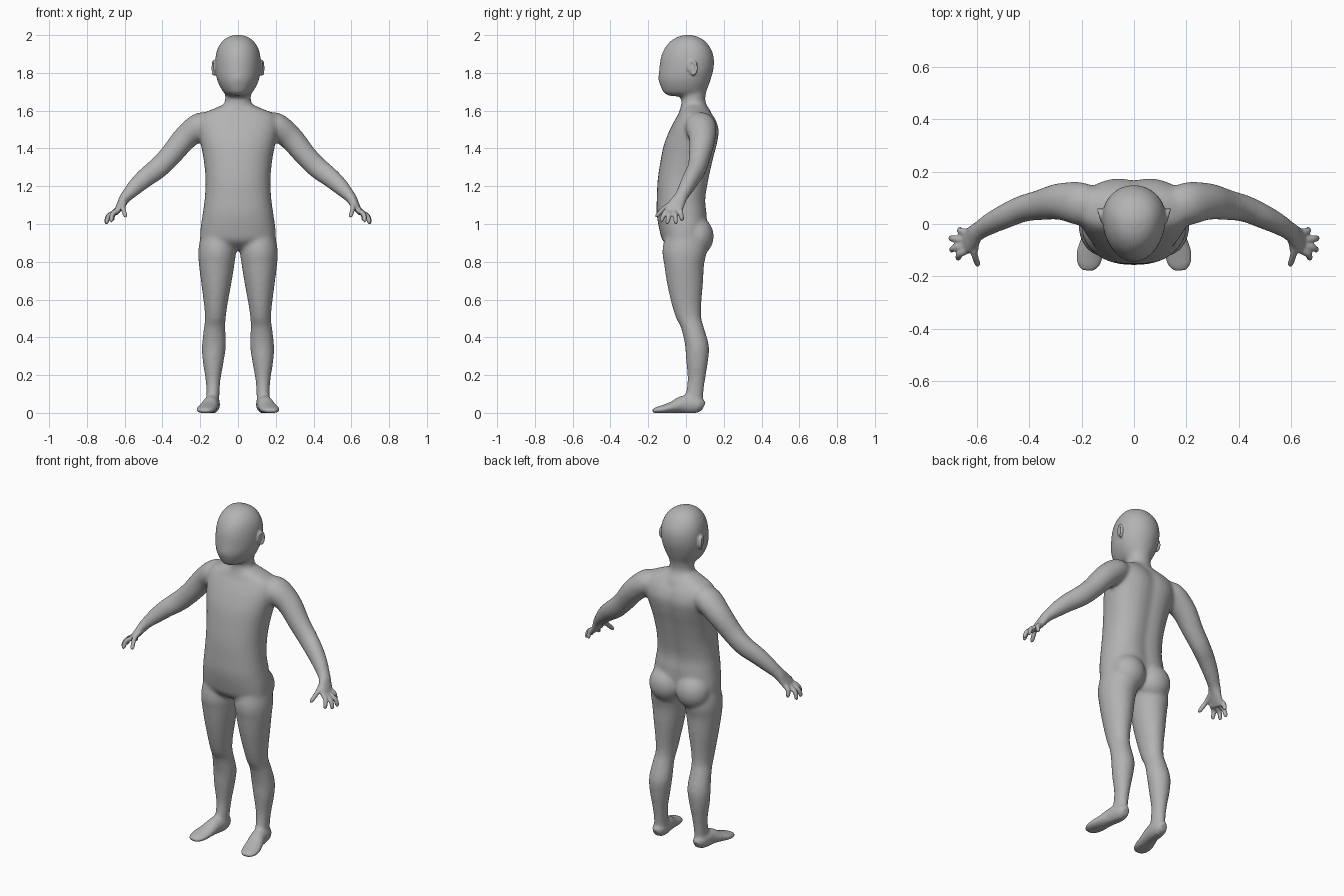
import bpy, bmesh, math
from mathutils import Vector, Matrix

if "Cube" in bpy.data.objects:
    bpy.data.objects.remove(bpy.data.objects["Cube"])

SEG = 32


def spline(rows, n=5):
    """Catmull-Rom interpolation of rows of numbers."""
    out = []
    for i in range(len(rows) - 1):
        p0, p1, p2 = rows[max(i - 1, 0)], rows[i], rows[i + 1]
        p3 = rows[min(i + 2, len(rows) - 1)]
        for k in range(n):
            t = k / n
            out.append([0.5 * (2 * b + (c - a) * t + (2 * a - 5 * b + 4 * c - d) * t * t
                               + (3 * b - a - 3 * c + d) * t ** 3)
                        for a, b, c, d in zip(p0, p1, p2, p3)])
    return out + [list(rows[-1])]


def loft(bm, rings):
    vs = [[bm.verts.new(p) for p in r] for r in rings]
    for a, b in zip(vs, vs[1:]):
        for i in range(SEG):
            j = (i + 1) % SEG
            bm.faces.new((a[i], a[j], b[j], b[i]))
    bm.faces.new(vs[0][::-1])
    bm.faces.new(vs[-1])


def stack(bm, rows, p=2.0, widest=0.5, groove=0.0):
    """Level sections: z, centre x, half width, front y, back y."""
    rings = []
    for z, cx, rx, yf, yb in spline(rows):
        yc = yf + (yb - yf) * widest
        ring = []
        for i in range(SEG):
            a = 2 * math.pi * i / SEG
            c, s = math.cos(a), math.sin(a)
            x = max(rx, .003) * math.copysign(abs(c) ** (2 / p), c)
            s = math.copysign(abs(s) ** (2 / p), s)
            y = yc + s * (yb - yc if s > 0 else yc - yf)
            if s > 0:
                y -= groove * math.exp(-(x / .045) ** 2)
            ring.append((cx + x, y, z))
        rings.append(ring)
    loft(bm, rings)


def limb(bm, rows, axis, floor=False):
    """Sections along a path: x, y, z, radius along axis, radius across."""
    pts = spline(rows)
    rings = []
    for i, (x, y, z, ra, rb) in enumerate(pts):
        t = (Vector(pts[min(i + 1, len(pts) - 1)][:3]) - Vector(pts[max(i - 1, 0)][:3])).normalized()
        a = (Vector(axis) - t * t.dot(Vector(axis))).normalized()
        b = t.cross(a)
        ring = []
        for k in range(SEG):
            w = 2 * math.pi * k / SEG
            q = Vector((x, y, z)) + a * ra * math.cos(w) + b * rb * math.sin(w)
            if floor:
                q.z = max(q.z, 0)
            ring.append(q)
        rings.append(ring)
    loft(bm, rings)


def ball(bm, centre, radii):
    bmesh.ops.create_uvsphere(bm, u_segments=32, v_segments=20, radius=1,
                              matrix=Matrix.Translation(centre) @ Matrix.Diagonal((*radii, 1)))


def mirror_copy(bm):
    geom = bm.verts[:] + bm.edges[:] + bm.faces[:]
    new = bmesh.ops.duplicate(bm, geom=geom)["geom"]
    for v in new:
        if isinstance(v, bmesh.types.BMVert):
            v.co.x *= -1
    bmesh.ops.reverse_faces(bm, faces=[f for f in new if isinstance(f, bmesh.types.BMFace)])


def fused(name, bm, voxel, rounds):
    """Object whose overlapping parts are fused into one smooth skin."""
    me = bpy.data.meshes.new(name)
    bm.to_mesh(me)
    bm.free()
    ob = bpy.data.objects.new(name, me)
    bpy.context.collection.objects.link(ob)
    r = ob.modifiers.new("fuse", 'REMESH')
    r.mode, r.voxel_size, r.use_smooth_shade = 'VOXEL', voxel, True
    s = ob.modifiers.new("soften", 'SMOOTH')
    s.factor, s.iterations = 0.5, rounds
    return ob


X, Y = (1, 0, 0), (0, 1, 0)
PALM = [(.575, -.015, 1.165, .035, .034), (.6, -.032, 1.135, .036, .029), (.618, -.05, 1.105, .043, .023),
        (.635, -.064, 1.077, .047, .018), (.65, -.07, 1.053, .042, .013)]
FOOT = [(.135, .092, .03, .018, .025), (.135, .07, .04, .036, .04), (.138, .03, .045, .042, .05),
        (.145, -.02, .043, .043, .046), (.157, -.07, .03, .048, .031), (.168, -.115, .02, .051, .024),
        (.175, -.155, .014, .042, .017), (.178, -.177, .011, .022, .009)]

# Limbs, built on one side and mirrored
bm = bmesh.new()
stack(bm, [(.98, .105, .085, -.10, .09), (.865, .11, .1, -.125, .11), (.785, .113, .094, -.116, .096),
           (.68, .115, .079, -.1, .09), (.57, .118, .062, -.075, .081), (.5, .12, .055, -.052, .082),
           (.45, .124, .057, -.027, .096), (.36, .127, .064, -.006, .121), (.28, .131, .057, 0, .118),
           (.175, .132, .04, .008, .102), (.095, .133, .035, -.003, .092), (.03, .135, .036, -.005, .09)])
limb(bm, [(.14, .07, 1.54, .06, .05), (.2, .077, 1.52, .082, .07), (.28, .086, 1.455, .071, .066),
          (.36, .072, 1.36, .058, .059), (.425, .058, 1.295, .051, .057), (.49, .03, 1.245, .047, .052),
          (.55, 0, 1.19, .041, .043)] + PALM[1:], Y)
limb(bm, FOOT, X, floor=True)
ball(bm, (.088, .055, .935), (.1, .092, .105))
mirror_copy(bm)

# Torso, neck and head
stack(bm, [(1.635, 0, .07, -.015, .105), (1.61, 0, .13, -.03, .122), (1.58, 0, .195, -.042, .145),
           (1.54, 0, .215, -.065, .168), (1.49, 0, .213, -.09, .18), (1.42, 0, .197, -.117, .17),
           (1.34, 0, .182, -.134, .15), (1.235, 0, .172, -.15, .127), (1.13, 0, .177, -.155, .11),
           (1.05, 0, .188, -.155, .117), (.96, 0, .2, -.139, .115), (.91, 0, .19, -.122, .09),
           (.875, 0, .12, -.08, .05), (.862, 0, .06, -.04, .02)], p=2.3, groove=.014)
stack(bm, [(1.78, 0, .07, -.03, .125), (1.7, 0, .069, -.03, .108), (1.655, 0, .069, -.024, .102),
           (1.625, 0, .08, -.028, .113), (1.59, 0, .11, -.035, .135), (1.55, 0, .12, -.03, .14)])
stack(bm, [(2.002, 0, .012, .0, .024), (1.992, 0, .05, -.042, .062), (1.97, 0, .082, -.08, .1),
           (1.93, 0, .108, -.114, .131), (1.88, 0, .12, -.134, .148), (1.82, 0, .121, -.142, .146),
           (1.765, 0, .112, -.145, .131), (1.72, 0, .092, -.132, .115), (1.692, 0, .072, -.117, .1),
           (1.677, 0, .045, -.085, .07)], widest=.58)
ball(bm, (0, -.128, 1.772), (.018, .022, .035))
base = fused("soft_base", bm, .01, 10)
soft = bpy.data.meshes.new_from_object(base.evaluated_get(bpy.context.evaluated_depsgraph_get()))
bpy.data.objects.remove(base)

# Fine parts: hands, toes and ears
bm = bmesh.new()
limb(bm, PALM, Y)
limb(bm, FOOT, X, floor=True)
for root, tip in [((.632, -.035, 1.08), (.668, -.02, 1.018)), ((.645, -.06, 1.065), (.705, -.053, 1.003)),
                  ((.643, -.082, 1.065), (.702, -.1, 1.003)), ((.63, -.095, 1.075), (.676, -.134, 1.013)),
                  ((.6, -.06, 1.115), (.597, -.162, 1.038))]:
    a, b = Vector(root), Vector(tip)
    up = Vector((.01, 0, .01))
    limb(bm, [(*a, .015, .014), (*(a.lerp(b, .5) + up), .013, .013),
              (*a.lerp(b, .9), .011, .011), (*b, .005, .005)], Y)
ball(bm, (.119, .034, 1.825), (.012, .022, .036))
rim = []
for k in range(11):
    w = math.radians(200 - 29 * k)
    dy = .021 * math.cos(w)
    rim.append((.127 + dy * .25, .034 + dy, 1.826 + .035 * math.sin(w), .009, .007))
limb(bm, rim, X)
mirror_copy(bm)
bm.from_mesh(soft)
body = fused("body", bm, .006, 3)

skin = bpy.data.materials.new("plain grey")
skin.diffuse_color = (.45, .45, .45, 1)
skin.use_nodes = True
skin.node_tree.nodes["Principled BSDF"].inputs["Base Color"].default_value = skin.diffuse_color
body.data.materials.append(skin)
